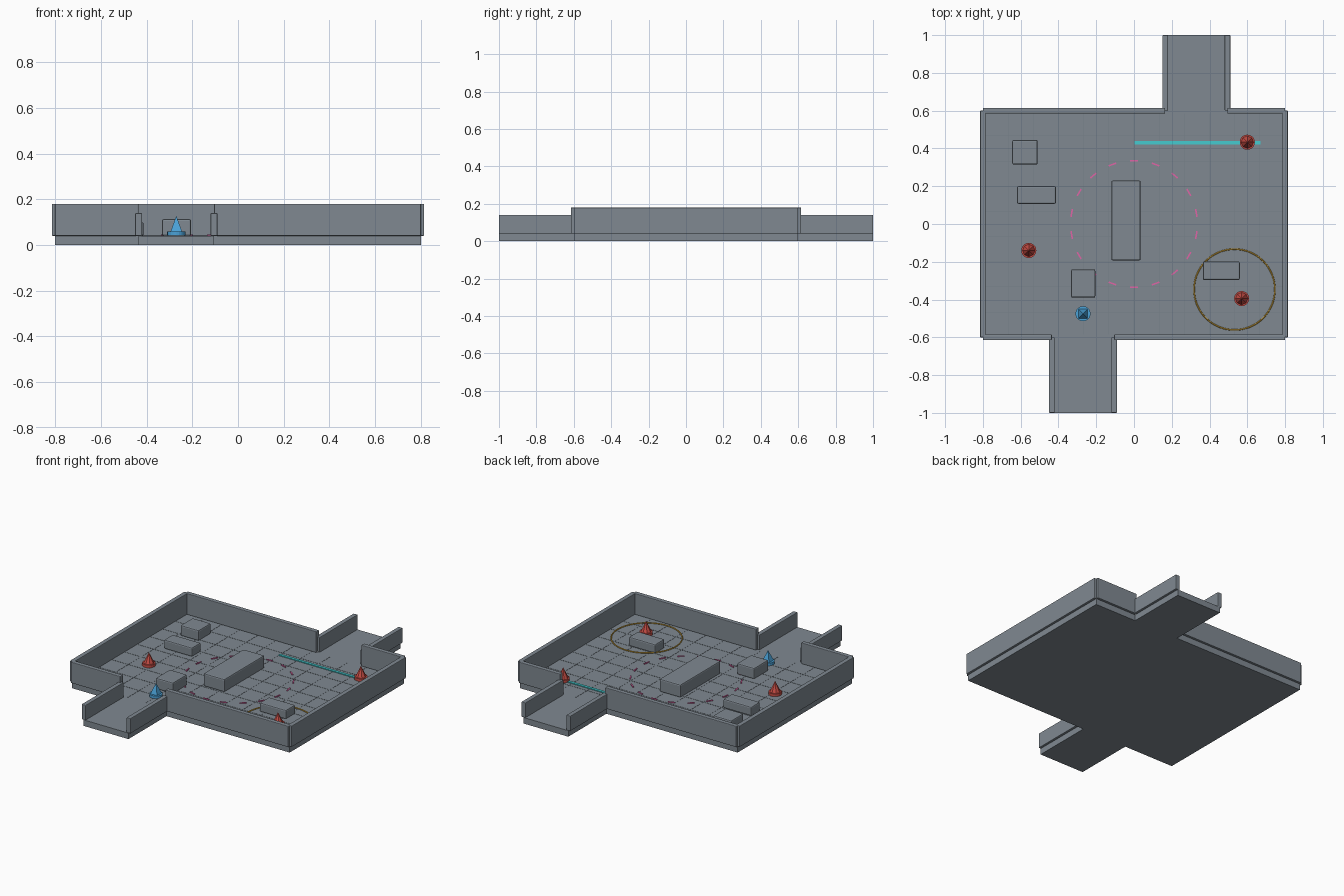
import bpy, math

if "Cube" in bpy.data.objects:
    bpy.data.objects.remove(bpy.data.objects["Cube"])


def material(name, rgb):
    m = bpy.data.materials.new(name)
    m.diffuse_color = (*rgb, 1)
    m.use_nodes = True
    m.node_tree.nodes["Principled BSDF"].inputs["Base Color"].default_value = m.diffuse_color
    return m


STONE = material("slate grey", (0.215, 0.25, 0.285))
SEAM = material("seam grey", (0.185, 0.215, 0.25))
RED = material("marker red", (0.58, 0.075, 0.06))
BLUE = material("marker blue", (0.07, 0.36, 0.68))
CYAN = material("line cyan", (0.06, 0.60, 0.63))
PINK = material("ring pink", (0.74, 0.13, 0.38))
GOLD = material("ring gold", (0.62, 0.36, 0.04))

FLOOR = 0.04  # height of the walking surface


def finish(name, mat, bevel=0):
    ob = bpy.context.object
    ob.name = name
    ob.data.materials.append(mat)
    if bevel:
        mod = ob.modifiers.new("bevel", "BEVEL")
        mod.width = bevel
        mod.segments = 2
    return ob


def box(name, x0, x1, y0, y1, z0, z1, mat=STONE, bevel=0):
    bpy.ops.mesh.primitive_cube_add(
        size=1, location=((x0 + x1) / 2, (y0 + y1) / 2, (z0 + z1) / 2))
    ob = bpy.context.object
    ob.scale = (x1 - x0, y1 - y0, z1 - z0)
    bpy.ops.object.transform_apply(location=False, rotation=False, scale=True)
    return finish(name, mat, bevel)


# Room floor and its long side walls
box("room_floor", -0.8, 0.8, -0.6, 0.6, 0, FLOOR)
for side, x in (("left", -0.8), ("right", 0.8)):
    box(side + "_wall", x - 0.015, x + 0.015, -0.6, 0.6, FLOOR, 0.18, bevel=0.004)

# End walls with a doorway, and the corridor behind each doorway
for end, s, cx in (("front", -1, -0.27), ("back", 1, 0.33)):
    y0, y1 = sorted((s * 0.585, s * 0.615))
    box(end + "_wall_left", -0.8, cx - 0.165, y0, y1, FLOOR, 0.18, bevel=0.004)
    box(end + "_wall_right", cx + 0.165, 0.8, y0, y1, FLOOR, 0.18, bevel=0.004)
    y0, y1 = sorted((s * 0.6, s * 1.0))
    box(end + "_corridor_floor", cx - 0.165, cx + 0.165, y0, y1, 0, FLOOR)
    for side, x in (("left", cx - 0.165), ("right", cx + 0.165)):
        box(f"{end}_corridor_wall_{side}", x - 0.015, x + 0.015, y0, y1,
            FLOOR, 0.14, bevel=0.004)

# Thin tile seams on the room floor
STEP = 0.4 / 3
for i in range(1, 12):
    x = -0.8 + i * STEP
    box("floor_seam_long", x - 0.0015, x + 0.0015, -0.585, 0.585,
        FLOOR - 0.001, FLOOR + 0.001, SEAM)
for i in range(1, 9):
    y = -0.6 + i * STEP
    box("floor_seam_cross", -0.785, 0.785, y - 0.0015, y + 0.0015,
        FLOOR - 0.001, FLOOR + 0.0012, SEAM)

# Cover blocks: x range, y range, height
for x0, x1, y0, y1, h in (
        (-0.12, 0.035, -0.193, 0.23, 0.085),
        (-0.645, -0.51, 0.315, 0.445, 0.07),
        (-0.62, -0.413, 0.107, 0.20, 0.06),
        (-0.333, -0.205, -0.39, -0.24, 0.073),
        (0.365, 0.56, -0.297, -0.198, 0.06)):
    box("cover_block", x0, x1, y0, y1, FLOOR, FLOOR + h, bevel=0.008)


# Cone markers on round bases
def marker(name, x, y, sides, radius, mat, turn=0):
    bpy.ops.mesh.primitive_cylinder_add(
        vertices=20, radius=0.04, depth=0.018, location=(x, y, FLOOR + 0.011))
    finish(name + "_base", mat)
    bpy.ops.mesh.primitive_cone_add(
        vertices=sides, radius1=radius, depth=0.07,
        location=(x, y, FLOOR + 0.053), rotation=(0, 0, turn))
    finish(name + "_cone", mat)


for x, y in ((0.6, 0.433), (-0.557, -0.14), (0.57, -0.395)):
    marker("red_marker", x, y, 8, 0.034, RED)
marker("blue_marker", -0.27, -0.475, 4, 0.036, BLUE, math.pi / 4)

# Straight floor line
box("sight_line", 0.003, 0.67, 0.422, 0.44, FLOOR, FLOOR + 0.006, CYAN)

# Dashed ring around the room centre
for i in range(18):
    a = math.radians(90 + 20 * i)
    ob = box("range_dash", -0.021, 0.021, -0.004, 0.004, FLOOR, FLOOR + 0.005, PINK)
    ob.location.x, ob.location.y = 0.335 * math.cos(a), 0.335 * math.sin(a)
    ob.rotation_euler.z = a + math.pi / 2

# Closed ring around one marker
bpy.ops.mesh.primitive_torus_add(
    major_radius=0.214, minor_radius=0.004, major_segments=64, minor_segments=8,
    location=(0.532, -0.347, FLOOR + 0.004))
finish("area_ring", GOLD)
bpy.ops.object.shade_smooth_by_angle()
